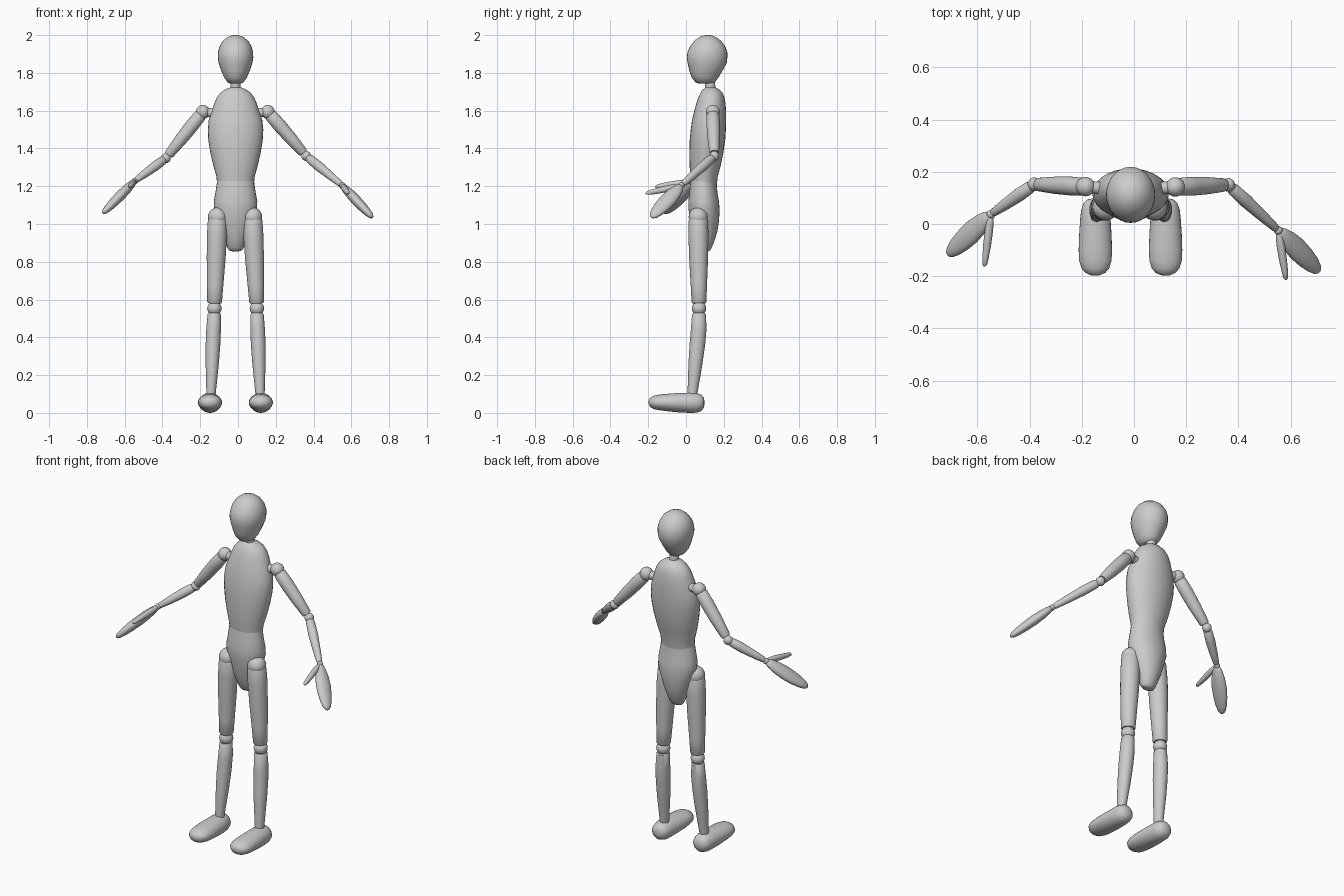
import bpy, bmesh, math
from mathutils import Vector

SKIN = bpy.data.materials.new("light_grey")
SKIN.diffuse_color = (0.6, 0.6, 0.6, 1)
SEG = 28


def finish(name, bm):
    bmesh.ops.recalc_face_normals(bm, faces=bm.faces)
    me = bpy.data.meshes.new(name)
    bm.to_mesh(me)
    bm.free()
    me.materials.append(SKIN)
    ob = bpy.data.objects.new(name, me)
    bpy.context.collection.objects.link(ob)
    bpy.ops.object.select_all(action='DESELECT')
    ob.select_set(True)
    bpy.context.view_layer.objects.active = ob
    bpy.ops.object.shade_smooth_by_angle(angle=math.radians(38))
    return ob


def loft(name, rings):
    """Skin a closed tube over elliptical rings: (centre, half axis u, half axis v)."""
    bm = bmesh.new()
    loops = []
    for c, u, v in rings:
        loops.append([bm.verts.new(c + u * math.cos(2 * math.pi * i / SEG)
                                   + v * math.sin(2 * math.pi * i / SEG)) for i in range(SEG)])
    for a, b in zip(loops, loops[1:]):
        for i in range(SEG):
            j = (i + 1) % SEG
            bm.faces.new((a[i], a[j], b[j], b[i]))
    bm.faces.new(loops[0])
    bm.faces.new(loops[-1])
    return finish(name, bm)


def body(name, x, rows):
    """Upright part from rows of (z, front y, back y, half width)."""
    return loft(name, [(Vector((x, (f + b) / 2, z)), Vector((w, 0, 0)), Vector((0, (b - f) / 2, 0)))
                       for z, f, b, w in rows])


def limb(name, a, b, rows, wide=(0, 0, 1)):
    """Part along a-b from rows of (t, radius along the wide direction, other radius)."""
    a, b = Vector(a), Vector(b)
    d = (b - a).normalized()
    w = Vector(wide)
    u = (w - d * w.dot(d)).normalized()
    v = d.cross(u)
    return loft(name, [(a.lerp(b, t), u * p, v * q) for t, p, q in rows])


def ball(name, c, r):
    bm = bmesh.new()
    bmesh.ops.create_uvsphere(bm, u_segments=24, v_segments=14, radius=r)
    bmesh.ops.translate(bm, verts=bm.verts, vec=c)
    return finish(name, bm)


CX = -0.013
# head, neck, chest, pelvis
body("head", CX, [(1.744, .068, .135, .028), (1.75, .05, .153, .042), (1.775, .03, .172, .06),
                  (1.81, .018, .192, .075), (1.85, .009, .215, .089), (1.88, .004, .219, .094),
                  (1.91, .008, .219, .093), (1.94, .021, .208, .085), (1.97, .044, .186, .067),
                  (1.99, .071, .158, .042), (1.998, .093, .137, .021), (2.0, .11, .12, .005)])
body("neck", CX, [(1.69, .1, .16, .03), (1.725, .102, .156, .026), (1.77, .095, .15, .026)])
body("chest", CX, [(1.205, .027, .163, .097), (1.25, .023, .168, .101), (1.31, .019, .184, .118),
                   (1.38, .018, .198, .134), (1.45, .02, .208, .145), (1.5, .025, .211, .147),
                   (1.55, .032, .213, .142), (1.6, .044, .212, .125), (1.64, .055, .209, .112),
                   (1.67, .065, .203, .099), (1.695, .077, .193, .08), (1.713, .09, .176, .055),
                   (1.724, .105, .155, .026), (1.726, .12, .14, .008)])
body("pelvis", CX, [(.855, .088, .118, .016), (.86, .076, .126, .034), (.875, .065, .136, .044),
                    (.91, .05, .151, .056), (.96, .034, .166, .076), (1.02, .022, .175, .096),
                    (1.08, .013, .178, .114), (1.12, .012, .174, .115), (1.17, .018, .166, .106),
                    (1.21, .022, .163, .1), (1.245, .028, .16, .096)])

# joint positions: shoulder, elbow, wrist, hand tip, thumb tip
arms = {
    "left": [(-.186, .143, 1.593), (-.382, .152, 1.348), (-.548, .037, 1.226),
             (-.714, -.117, 1.058), (-.573, -.163, 1.197)],
    "right": [(.158, .142, 1.593), (.361, .15, 1.36), (.553, -.025, 1.203),
              (.711, -.182, 1.035), (.583, -.214, 1.162)],
}
HAND = [(0, .008, .008), (.02, .017, .014), (.1, .028, .02), (.25, .039, .025), (.45, .045, .027),
        (.65, .042, .025), (.82, .034, .021), (.93, .024, .016), (.98, .014, .01), (1, .004, .004)]
THUMB = [(0, .008, .008), (.1, .013, .013), (.3, .017, .016), (.6, .016, .015), (.85, .013, .012),
         (.96, .009, .009), (1, .003, .003)]
for side, (sh, el, wr, tip, th) in arms.items():
    ball(side + "_shoulder", sh, .037)
    limb(side + "_shoulder_peg", sh, (CX + (sh[0] - CX) * .55, .135, 1.585),
         [(0, .024, .024), (1, .024, .024)])
    limb(side + "_upper_arm", sh, el, [(.06, .03, .03), (.085, .034, .034), (.3, .036, .036),
                                       (.6, .033, .033), (.9, .026, .026), (.93, .022, .022)])
    ball(side + "_elbow", el, .026)
    limb(side + "_forearm", el, wr, [(.07, .02, .02), (.1, .024, .024), (.35, .026, .026),
                                     (.7, .021, .021), (.93, .016, .016), (.96, .013, .013)])
    ball(side + "_wrist", wr, .017)
    reach = Vector(th) - Vector(wr)
    limb(side + "_hand", wr, tip, HAND, reach)
    limb(side + "_thumb", wr, th, THUMB)

# joint positions: hip, knee, ankle, foot centre x
legs = {
    "left": [(-.108, .065, 1.037), (-.125, .069, .553), (-.143, .034, .09), -.148],
    "right": [(.077, .065, 1.037), (.1, .069, .553), (.117, .034, .09), .121],
}
# foot rows: y, bottom z, top z, half width
FOOT = [(.098, .045, .062, .01), (.094, .026, .082, .03), (.08, .009, .097, .045),
        (.055, .001, .105, .054), (.02, 0, .107, .058), (-.04, .003, .105, .062),
        (-.1, .009, .101, .064), (-.14, .014, .097, .062), (-.17, .02, .091, .053),
        (-.187, .029, .082, .038), (-.196, .042, .07, .018), (-.198, .05, .062, .006)]
for side, (hip, kn, an, fx) in legs.items():
    ball(side + "_hip", hip, .051)
    limb(side + "_thigh", hip, kn, [(.025, .048, .048), (.04, .051, .051), (.2, .053, .053),
                                    (.45, .05, .05), (.75, .043, .043), (.93, .039, .039),
                                    (.945, .034, .034)])
    ball(side + "_knee", kn, .038)
    x0, x1 = kn[0], an[0]
    # shin bulges backward at the calf
    shin = [(.528, .069, .031), (.522, .069, .036), (.44, .067, .04), (.36, .06, .04),
            (.26, .05, .036), (.17, .041, .03), (.11, .035, .026), (.08, .033, .024)]
    loft(side + "_shin", [(Vector((x0 + (x1 - x0) * (.553 - z) / .463, y, z)),
                           Vector((r * .97, 0, 0)), Vector((0, r * 1.03, 0))) for z, y, r in shin])
    loft(side + "_foot", [(Vector((fx, y, (b + t) / 2)), Vector((w, 0, 0)), Vector((0, 0, (t - b) / 2)))
                          for y, b, t, w in FOOT])
